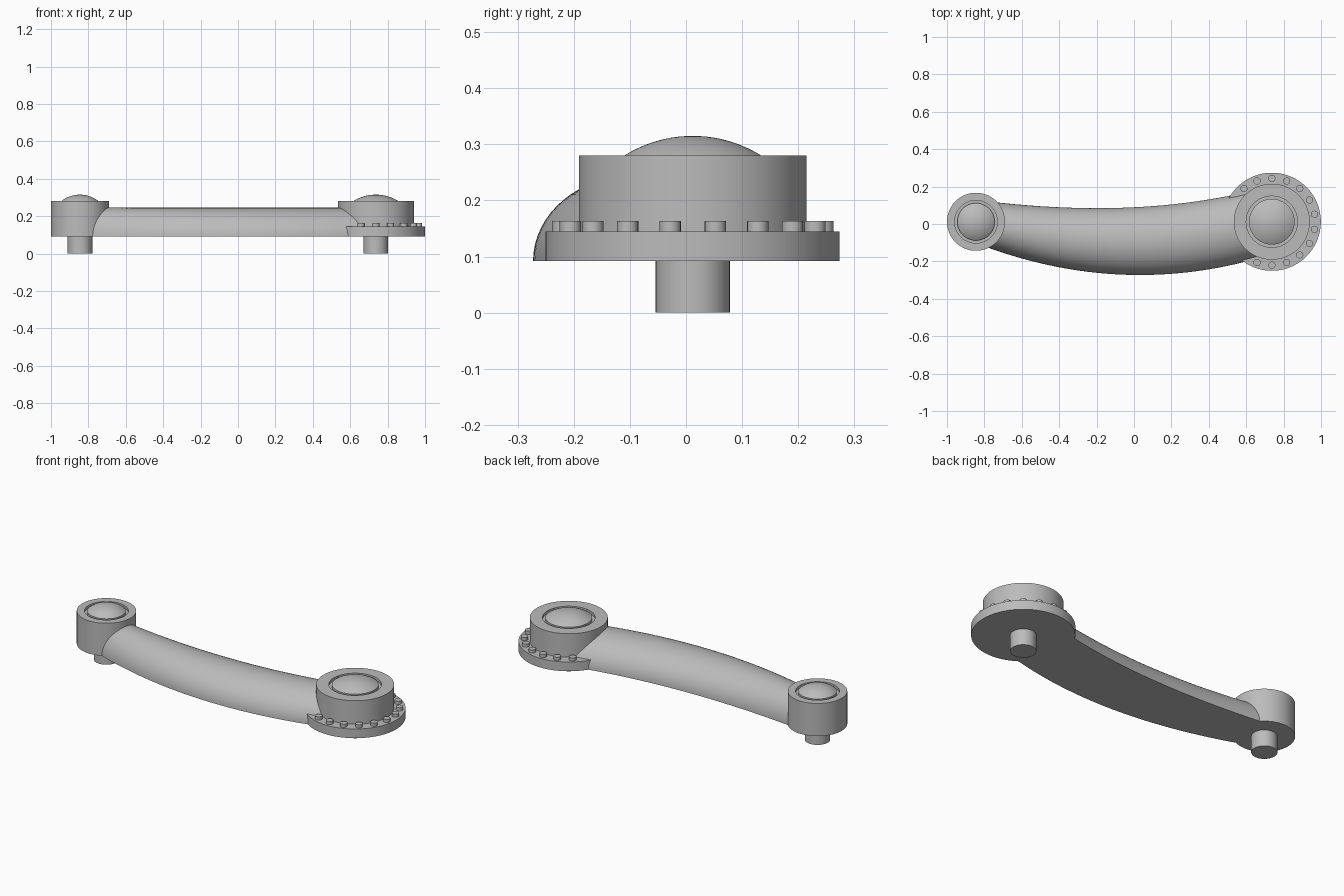
import bpy, bmesh, math

cube = bpy.data.objects.get("Cube")
if cube:
    bpy.data.objects.remove(cube, do_unlink=True)

GREY = (0.5, 0.5, 0.5, 1)
metal = bpy.data.materials.new("grey_metal")
metal.use_nodes = True
metal.diffuse_color = GREY
metal.node_tree.nodes["Principled BSDF"].inputs["Base Color"].default_value = GREY

BASE, HUB_TOP, DOME_TOP, ARM_TOP = 0.092, 0.28, 0.315, 0.245
CENTRE_Y = 0.012


def finish(name, bm, location=(0, 0, 0)):
    bmesh.ops.recalc_face_normals(bm, faces=bm.faces)
    mesh = bpy.data.meshes.new(name)
    bm.to_mesh(mesh)
    bm.free()
    mesh.materials.append(metal)
    obj = bpy.data.objects.new(name, mesh)
    obj.location = location
    bpy.context.collection.objects.link(obj)
    bpy.ops.object.select_all(action='DESELECT')
    obj.select_set(True)
    bpy.context.view_layer.objects.active = obj
    bpy.ops.object.shade_smooth_by_angle(angle=math.radians(30))
    return obj


def lathe(name, profile, x, y, sides=96):
    """Spin (radius, z) points around a vertical axis."""
    bm = bmesh.new()
    verts = [bm.verts.new((r, 0, z)) for r, z in profile]
    edges = [bm.edges.new(pair) for pair in zip(verts, verts[1:])]
    bmesh.ops.spin(bm, geom=verts + edges, cent=(0, 0, 0), axis=(0, 0, 1),
                   angle=math.tau, steps=sides, use_merge=True)
    bmesh.ops.remove_doubles(bm, verts=bm.verts, dist=1e-5)
    return finish(name, bm, (x, y, 0))


def hub(name, x, radius, dome, groove):
    # cylinder with a ring groove around a shallow domed cap
    rise = DOME_TOP - HUB_TOP
    ball = (dome * dome + rise * rise) / (2 * rise)
    cap = []
    for i in range(11):
        r = dome * (1 - i / 10)
        cap.append((r, DOME_TOP - ball + math.sqrt(ball * ball - r * r)))
    floor = HUB_TOP - 0.015
    lathe(name + "_hub", [(0, BASE), (radius, BASE), (radius, HUB_TOP),
                          (groove, HUB_TOP), (groove, floor), (dome, floor)] + cap,
          x, CENTRE_Y)
    # mounting pin below
    lathe(name + "_pin", [(0, 0), (0.066, 0), (0.066, BASE + 0.02), (0, BASE + 0.02)],
          x, CENTRE_Y, 48)


def interpolate(points, x):
    """Smooth polynomial through a few points."""
    total = 0
    for i, (xi, yi) in enumerate(points):
        for j, (xj, _) in enumerate(points):
            if i != j:
                yi *= (x - xj) / (xi - xj)
        total += yi
    return total


# Curved arm with an arched section and flat underside
back_edge = [(-0.73, 0.115), (-0.25, 0.085), (0.25, 0.11), (0.6, 0.17)]
front_edge = [(-0.77, -0.13), (-0.25, -0.255), (0.25, -0.262), (0.64, -0.19)]
bm = bmesh.new()
rings = []
SLICES, ARC = 48, 32
for s in range(SLICES + 1):
    x = -0.8 + 1.48 * s / SLICES
    back, front = interpolate(back_edge, x), interpolate(front_edge, x)
    mid, half = (back + front) / 2, (back - front) / 2
    rings.append([bm.verts.new((x, mid + half * math.cos(math.pi * a / ARC),
                                BASE + (ARM_TOP - BASE) * math.sin(math.pi * a / ARC)))
                  for a in range(ARC + 1)])
for r, q in zip(rings, rings[1:]):
    for a in range(-1, ARC):
        bm.faces.new((r[a], r[a + 1], q[a + 1], q[a]))
bm.faces.new(rings[0])
bm.faces.new(rings[-1])
finish("arm", bm)

# Hubs at both ends
hub("small", -0.845, 0.155, 0.1, 0.114)
hub("large", 0.737, 0.203, 0.122, 0.137)

# Flange with a row of bolts around the large hub
lathe("flange", [(0, BASE), (0.262, BASE), (0.262, 0.145), (0, 0.145)], 0.737, CENTRE_Y)
for i in range(13):
    angle = math.radians(130 - 20 * i)
    lathe(f"bolt_{i + 1}", [(0, 0.14), (0.019, 0.14), (0.019, 0.163), (0, 0.163)],
          0.737 + 0.232 * math.cos(angle), CENTRE_Y + 0.232 * math.sin(angle), 20)
